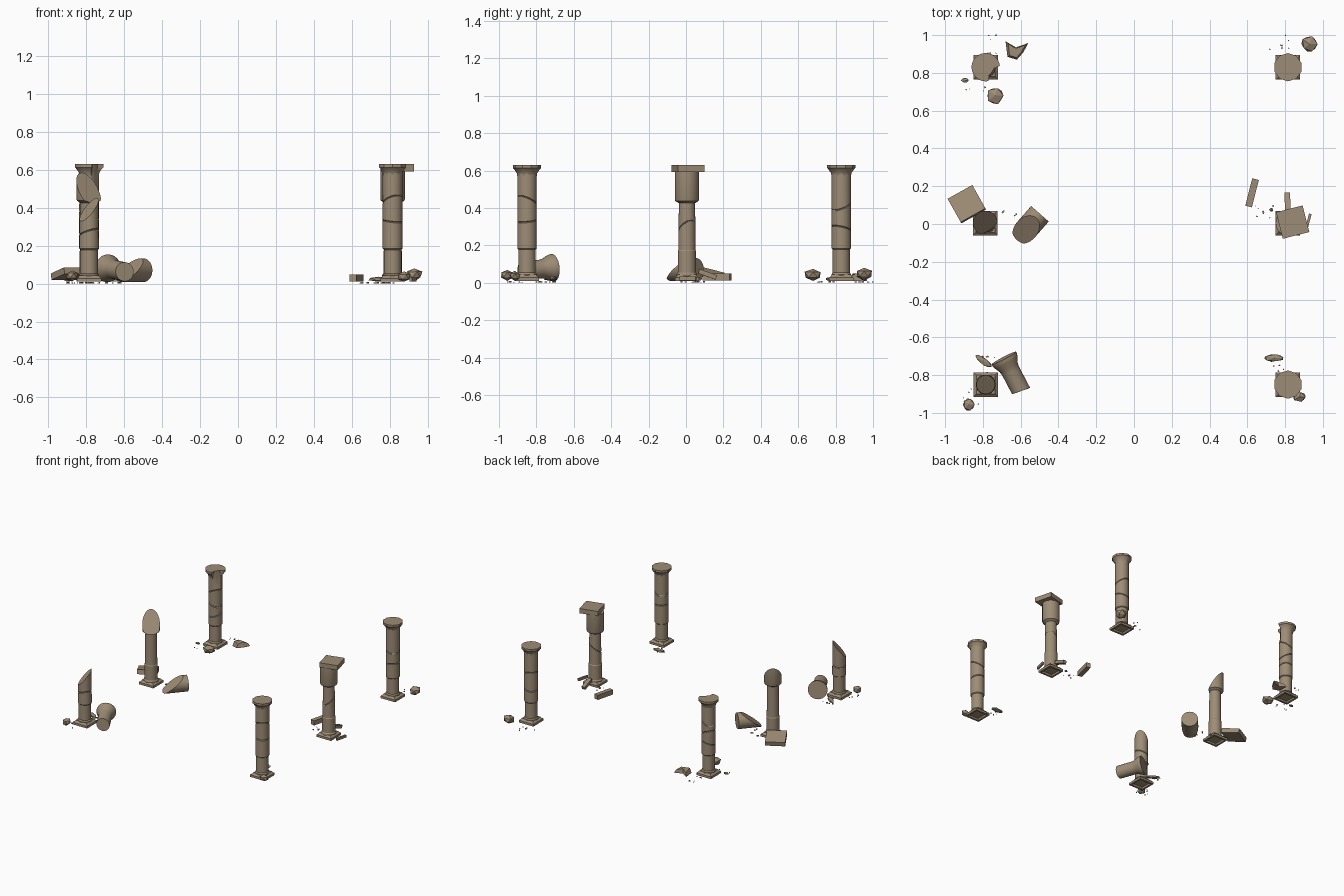
import bpy, bmesh, math, random
from mathutils import Vector, Matrix, Euler

if "Cube" in bpy.data.objects:
    bpy.data.objects.remove(bpy.data.objects["Cube"])

random.seed(4)
stone = bpy.data.materials.new("weathered_stone")
stone.diffuse_color = (0.34, 0.265, 0.18, 1)
stone.use_nodes = True
stone.node_tree.nodes["Principled BSDF"].inputs["Base Color"].default_value = stone.diffuse_color


def finish(name, bm, smooth=True):
    bmesh.ops.recalc_face_normals(bm, faces=bm.faces)
    me = bpy.data.meshes.new(name)
    bm.to_mesh(me)
    bm.free()
    ob = bpy.data.objects.new(name, me)
    bpy.context.collection.objects.link(ob)
    me.materials.append(stone)
    if smooth:
        bpy.ops.object.select_all(action='DESELECT')
        ob.select_set(True)
        bpy.context.view_layer.objects.active = ob
        bpy.ops.object.shade_smooth_by_angle(angle=math.radians(30))
    return ob


def loft(rings, n=32, turn=0.0, chip=None):
    """Closed body from rings (radius, z, slope x, slope y); chip alters radius."""
    bm = bmesh.new()
    loops = []
    for ring in rings:
        r, z, sx, sy = (tuple(ring) + (0, 0))[:4]
        loop = []
        for i in range(n):
            a = turn + 2 * math.pi * i / n
            rr = chip(r, z, a) if chip else r
            x, y = rr * math.cos(a), rr * math.sin(a)
            loop.append(bm.verts.new((x, y, z + sx * x + sy * y)))
        loops.append(loop)
    for a, b in zip(loops, loops[1:]):
        for i in range(n):
            bm.faces.new((a[i], a[(i + 1) % n], b[(i + 1) % n], b[i]))
    bm.faces.new(loops[0][::-1])
    bm.faces.new(loops[-1])
    return bm


def cut(bm, co, no):
    """Break the body off along a plane and close the wound."""
    bmesh.ops.bisect_plane(bm, geom=bm.verts[:] + bm.edges[:] + bm.faces[:],
                           plane_co=co, plane_no=no, clear_outer=True)
    bmesh.ops.holes_fill(bm, edges=[e for e in bm.edges if e.is_boundary], sides=0)


def cracks(r, items):
    """Thin slanted grooves round a shaft."""
    out = []
    for z, sx, sy in items:
        out += [(r, z - .004, sx, sy), (r - .004, z, sx, sy), (r, z + .004, sx, sy)]
    return out


def place(bm, x, y, z=0.0):
    bmesh.ops.translate(bm, verts=bm.verts, vec=(x, y, z))
    return bm


def lay(bm, start, end):
    """Lay a body so that its z axis runs from start to end."""
    d = Vector(end) - Vector(start)
    m = Matrix.Translation(start) @ d.to_track_quat('Z', 'Y').to_matrix().to_4x4()
    bm.transform(m)
    return bm


# column feet and shafts
S2 = math.sqrt(2)
FOOT = [(.036, .024), (.048, .024), (.05, .01), (.065, .01),
        (.065, .028), (.056, .034), (.05, .043)]
LOW = [(.053, .036), (.053, .045), (.046, .054), (.046, .178), (.052, .184)]
CAP = [(.052, .57), (.055, .587), (.07, .608), (.075, .613), (.075, .63)]


def foot(name, x, y):
    bm = loft([(h * S2, z) for h, z in FOOT], 4, math.pi / 4)
    finish(name + "_foot", place(bm, x, y))


def whole_column(name, x, y, lines, chip=None):
    foot(name, x, y)
    shaft = LOW + cracks(.052, lines) + [(.052, .53), (.052, .585)]
    finish(name + "_shaft", place(loft(shaft, chip=chip), x, y))
    cap = loft(CAP, 30 if chip else 10, .3, chip)
    finish(name + "_capital", place(cap, x, y))


def chipped(r, z, a):
    d = abs((a + .6 + math.pi) % (2 * math.pi) - math.pi)
    if z > .5 and d < .6:
        return min(r, .04 + .01 * d)
    return r


whole_column("back_left", -.785, .83, [(.27, .2, .3), (.36, -.4, .2), (.45, .5, -.3)], chipped)
whole_column("back_right", .815, .83, [(.29, .2, -.2), (.41, -.3, .35)])
whole_column("front_right", .815, -.85, [(.33, -.1, .1), (.44, .3, -.4)])

# snapped column at front left
foot("front_left", -.785, -.85)
bm = loft(LOW + cracks(.05, [(.27, .3, -.2)]) + [(.05, .5)])
cut(bm, (0, 0, .39), (-1.0, -.7, 1))
finish("front_left_shaft", place(bm, -.785, -.85))

# slimmer middle columns with a wide upper drum
SLIM = [(.055, .036), (.055, .045), (.049, .054), (.049, .17), (.046, .175)]
DRUM = [(.043, .425), (.062, .437), (.065, .445), (.065, .592)]
foot("middle_left", -.787, .005)
bm = loft(SLIM + DRUM)
cut(bm, (0, 0, .49), (.573 * 1.46, -.82 * 1.46, 1))
finish("middle_left_shaft", place(bm, -.787, .005))
foot("middle_right", .815, .005)
finish("middle_right_shaft", place(loft(SLIM + cracks(.045, [(.30, .6, .5)]) + DRUM), .815, .005))


def block(name, loc, size, rot=(0, 0, 0)):
    bm = bmesh.new()
    m = (Matrix.Translation(loc) @ Euler(rot).to_matrix().to_4x4()
         @ Matrix.Diagonal((*size, 1)))
    bmesh.ops.create_cube(bm, size=1, matrix=m)
    finish(name, bm, False)


# square top slabs, one still in place and one fallen
block("top_slab", (.84, .01, .611), (.145, .145, .038), (0, 0, .25))
block("fallen_slab", (-.885, .105, .052), (.15, .145, .035), (-.22, 0, .51))

# fallen wedge of drum beside the middle left column
bm = loft([(.055, 0), (.062, .01), (.062, .185)])
cut(bm, (0, .035, .12), (0, 1, -.75))
lay(bm, (-.62, -.085, .07), (-.497, .055, .07))
finish("fallen_drum", bm)

# fallen capital beside the front left column
bm = loft([(.05, 0), (.05, .13), (.054, .155), (.069, .185), (.073, .2), (.073, .21)], 30)
cut(bm, (0, 0, .012), (.15, .1, -1))
lay(bm, (-.592, -.895, .061), (-.685, -.718, .08))
finish("fallen_capital", bm)


def rock(name, x, y, size, turn=0.0):
    """Faceted stone; size is the half extents."""
    bm = bmesh.new()
    bmesh.ops.create_icosphere(bm, subdivisions=1, radius=1)
    for v in bm.verts:
        v.co *= random.uniform(.85, 1.1)
        v.co = Vector([c * s for c, s in zip(v.co, size)])
    bm.transform(Matrix.Rotation(turn, 4, 'Z'))
    low = min(v.co.z for v in bm.verts)
    finish(name, place(bm, x, y, .01 - low), False)


# loose rocks and shards
rock("rock_back_left", -.735, .68, (.05, .05, .035))
rock("small_rock_back_left", -.895, .76, (.022, .014, .01))
rock("rock_back_right", .93, .952, (.048, .046, .035))
rock("rock_front_left", -.875, -.955, (.033, .037, .03))
rock("shard_front_left", -.797, -.725, (.06, .02, .015), -.6)
rock("shard_front_right", .742, -.71, (.06, .022, .014), .05)
rock("rock_front_right", .875, -.915, (.035, .03, .028))
rock("small_rock_middle", .727, .075, (.012, .011, .01))

# spiky piece of capital behind the back left column
outline = [(-.68, .967), (-.625, .935), (-.56, .958), (-.585, .91), (-.62, .87), (-.67, .885)]
bm = bmesh.new()
low = [bm.verts.new((x, y, .01)) for x, y in outline]
top = [bm.verts.new((-.625 + (x + .625) * .75, .915 + (y - .915) * .75, .035 + .015 * (i % 2)))
       for i, (x, y) in enumerate(outline)]
for i in range(6):
    j = (i + 1) % 6
    bm.faces.new((low[i], low[j], top[j], top[i]))
bm.faces.new(low[::-1])
bm.faces.new(top)
finish("capital_shard", bm, False)

# stone splinters round the middle right column
block("long_splinter", (.625, .165, .03), (.036, .15, .038), (0, 0, -.25))
block("near_splinter", (.813, .115, .045), (.03, .1, .025), (-.35, 0, .05))
block("thin_splinter", (.922, .01, .022), (.014, .09, .02), (0, 0, -.25))

# scattered grit
bm = bmesh.new()
spots = [(-.72, .95), (-.84, .74), (-.64, .02), (-.78, -.74), (-.86, -.92),
         (.77, .95), (.70, .05), (.74, -.76)]
for cx, cy in spots:
    for k in range(7):
        s = random.uniform(.004, .009)
        p = (cx + random.uniform(-.06, .06), cy + random.uniform(-.05, .05), s / 2)
        m = Matrix.Translation(p) @ Matrix.Rotation(random.random() * 3, 4, 'Z')
        bmesh.ops.create_cube(bm, size=s, matrix=m)
finish("grit", bm, False)
